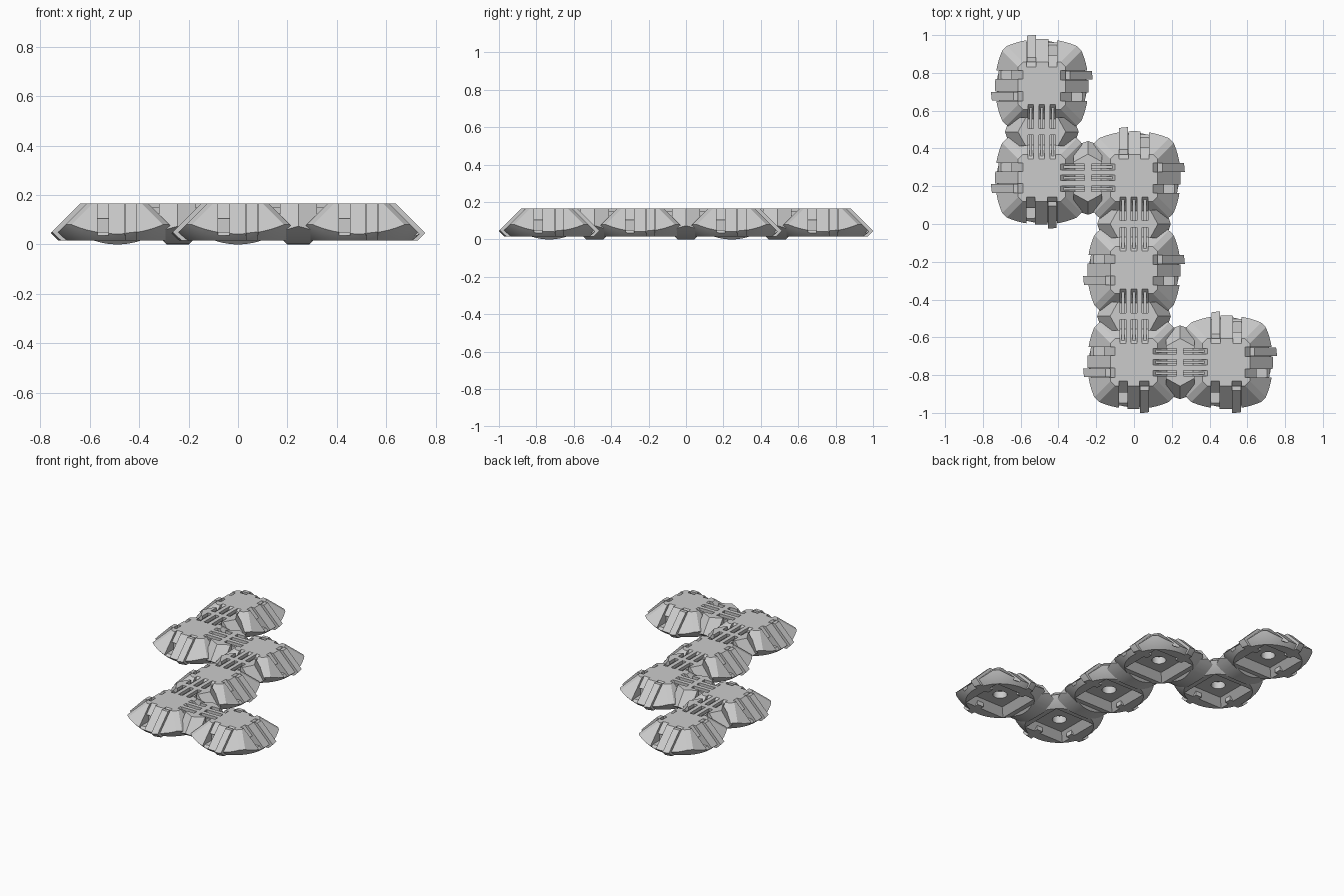
import bpy, bmesh, math
from mathutils import Matrix, Vector

if "Cube" in bpy.data.objects:
    bpy.data.objects.remove(bpy.data.objects["Cube"])

S = 0.488            # spacing of the panels
TOP, BASE = 0.165, 0.015
APEX = 0.29          # height where the 45 degree sides would meet
R = 0.35             # outer sphere radius


def cut(bm, normal, d):
    """Keep the part of a convex solid with normal . p <= d and cap it."""
    n = Vector(normal)
    co = n * (d / n.length_squared)
    geom = bm.verts[:] + bm.edges[:] + bm.faces[:]
    res = bmesh.ops.bisect_plane(bm, geom=geom, dist=1e-6, plane_co=co,
                                 plane_no=n, clear_outer=True)
    edges = [e for e in res['geom_cut'] if isinstance(e, bmesh.types.BMEdge)]
    if edges:
        bmesh.ops.contextual_create(bm, geom=edges)


def sphere(r):
    bm = bmesh.new()
    bmesh.ops.create_uvsphere(bm, u_segments=64, v_segments=48, radius=r,
                              matrix=Matrix.Translation((0, 0, APEX)))
    return bm


def prism(bm, pts, v0, v1, m=Matrix()):
    """Profile in (u, z) extruded sideways from v0 to v1."""
    a = [bm.verts.new(m @ Vector((u, v0, z))) for u, z in pts]
    b = [bm.verts.new(m @ Vector((u, v1, z))) for u, z in pts]
    bm.faces.new(a)
    bm.faces.new(b[::-1])
    for i in range(len(pts)):
        j = (i + 1) % len(pts)
        bm.faces.new((a[j], a[i], b[i], b[j]))


def add(name, bm, m=Matrix()):
    bmesh.ops.recalc_face_normals(bm, faces=bm.faces)
    me = bpy.data.meshes.new(name)
    for f in bm.faces:
        f.smooth = True
    bm.to_mesh(me)
    bm.free()
    me.set_sharp_from_angle(angle=math.radians(20))
    ob = bpy.data.objects.new(name, me)
    bpy.context.collection.objects.link(ob)
    ob.matrix_world = m
    return ob


def carve(ob, bm):
    """Subtract a cutter mesh and bake the result."""
    c = add("cutter", bm, ob.matrix_world.copy())
    c.hide_render = True
    mod = ob.modifiers.new("carve", 'BOOLEAN')
    mod.operation, mod.solver, mod.object = 'DIFFERENCE', 'EXACT', c
    bpy.context.view_layer.update()
    dg = bpy.context.evaluated_depsgraph_get()
    me = bpy.data.meshes.new_from_object(ob.evaluated_get(dg))
    ob.modifiers.clear()
    ob.data = me
    me.set_sharp_from_angle(angle=math.radians(20))
    bpy.data.objects.remove(c)


def quarter(k):
    return Matrix.Rotation(k * math.pi / 2, 4, 'Z')


# layout of the unfolded net
cells = [(-1, 1.5), (-1, 0.5), (0, 0.5), (0, -0.5), (0, -1.5), (1, -1.5)]
dirs = [(1, 0), (0, 1), (-1, 0), (0, -1)]
groove = [(.1, .2), (.1, .165), (.23, .035), (.33, .035), (.33, .2)]
latch = [(.1, .2), (.1, .165), (.16, .105), (.14, .105), (.14, .05),
         (.215, .05), (.23, .035), (.33, .035), (.33, .2)]

for i, (cx, cy) in enumerate(cells):
    place = Matrix.Translation((cx * S, cy * S, 0))
    # panel body: ball segment with 45 degree sides and chamfered ridges
    bm = sphere(R)
    cut(bm, (0, 0, 1), TOP)
    cut(bm, (0, 0, -1), -BASE)
    for x, y in dirs:
        cut(bm, (x, y, 1), APEX)
    for x in (1, -1):
        for y in (1, -1):
            cut(bm, (x, y, 2), 2 * APEX - 0.025)
    panel = add("panel_%d" % (i + 1), bm, place)

    grooves = bmesh.new()
    for k, (dx, dy) in enumerate(dirs):
        q = quarter(k)
        if (cx + dx, cy + dy) in cells:
            # hinge side: three slots
            for v in (-.058, 0, .058):
                prism(grooves, groove, v - .015, v + .015, q)
        else:
            # free side: plain groove with a tab, and a latch recess
            prism(grooves, groove, .03, .08, q)
            prism(grooves, latch, -.08, -.035, q)
            bm = sphere(0.365)
            cut(bm, (1, 0, 1), 0.315)
            cut(bm, (-1, 0, 0), -0.125)
            cut(bm, (0, 1, 0), .079)
            cut(bm, (0, -1, 0), -.032)
            cut(bm, (0, 0, 1), TOP)
            cut(bm, (0, 0, -1), -BASE)
            add("latch_tab", bm, place @ q)
    carve(panel, grooves)

    # square pocket underneath, then the round socket in its floor
    pocket = bmesh.new()
    bmesh.ops.create_cone(pocket, cap_ends=True, segments=4,
                          radius1=.175 * math.sqrt(2), radius2=.11 * math.sqrt(2),
                          depth=.07, matrix=Matrix.Translation((0, 0, .025))
                          @ Matrix.Rotation(math.pi / 4, 4, 'Z'))
    carve(panel, pocket)
    socket = bmesh.new()
    bmesh.ops.create_cone(socket, cap_ends=True, segments=32, radius1=.045,
                          radius2=.045, depth=.08,
                          matrix=Matrix.Translation((0, 0, .07)))
    carve(panel, socket)

for (ax, ay), (bx, by) in zip(cells, cells[1:]):
    place = Matrix.Translation(((ax + bx) * S / 2, (ay + by) * S / 2, 0)) \
        @ quarter(0 if ay == by else 1)
    # hinge block: curved underside, pointed sloping ends
    bm = bmesh.new()
    bmesh.ops.create_cone(bm, cap_ends=True, segments=96, radius1=.295,
                          radius2=.295, depth=.15,
                          matrix=Matrix.Translation((0, 0, .295))
                          @ Matrix.Rotation(math.pi / 2, 4, 'Y'))
    cut(bm, (0, 0, 1), TOP)
    for x in (1, -1):
        cut(bm, (x, 0, -1), .045)
        for y in (1, -1):
            cut(bm, (.55 * x, y, .75), .25)
    hinge = add("hinge_block", bm, place)
    slots = bmesh.new()
    straps = bmesh.new()
    for v in (-.058, 0, .058):
        for x in (1, -1):
            prism(slots, [(x * .018, .2), (x * .018, .09), (x * .1, .09), (x * .1, .2)],
                  v - .015, v + .015)
        prism(straps, [(-.135, .15), (.135, .15), (.135, .125), (-.135, .125)],
              v - .007, v + .007)
        # bridges between the slots join the hinge to the panels
    for v in (-.029, .029):
        prism(straps, [(-.12, TOP), (.12, TOP), (.12, .13), (-.12, .13)],
              v - .014, v + .014)
    carve(hinge, slots)
    add("hinge_straps", straps, place)
